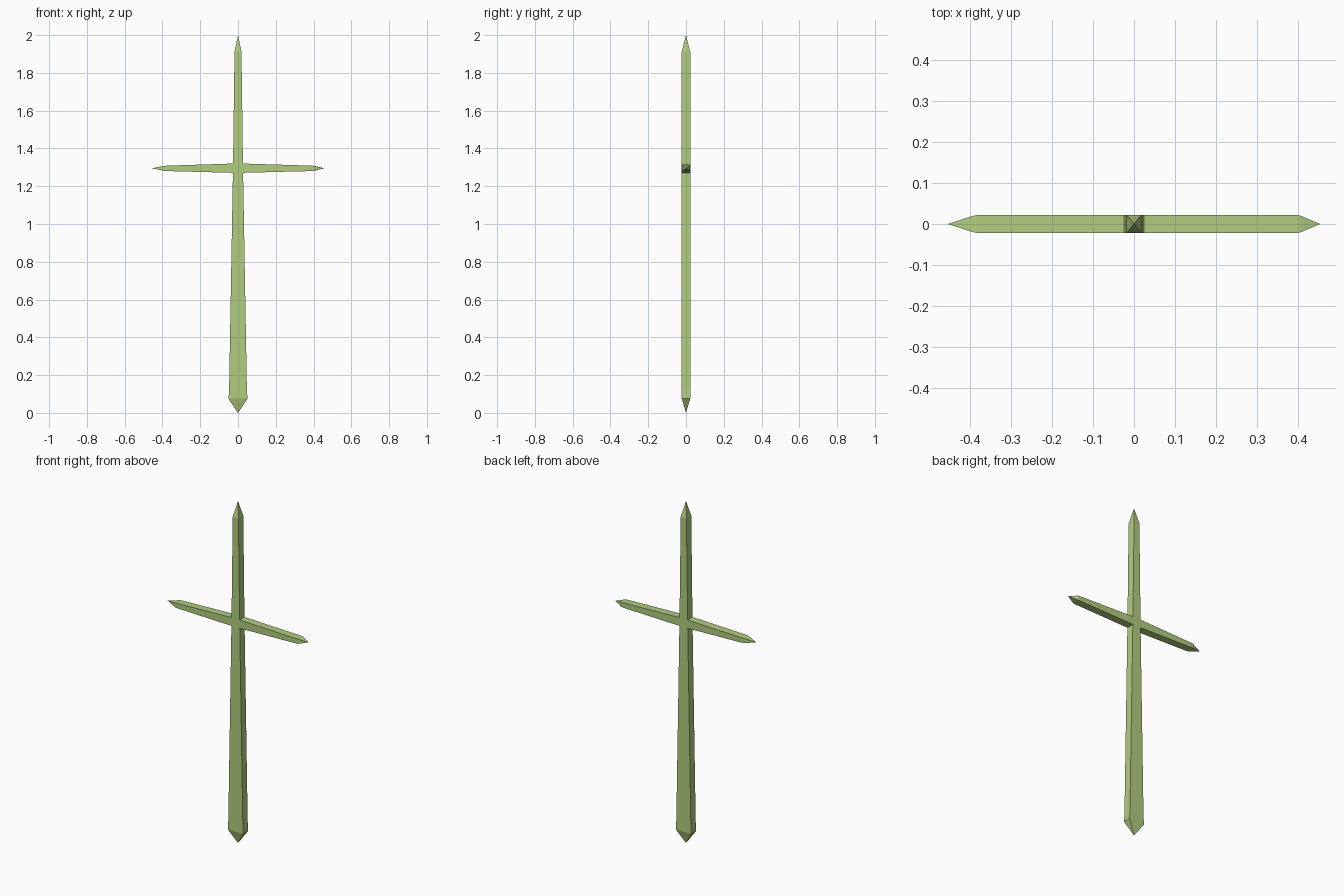
import bpy, bmesh
from mathutils import Vector

if "Cube" in bpy.data.objects:
    bpy.data.objects.remove(bpy.data.objects["Cube"])

wood = bpy.data.materials.new("pale_green")
wood.diffuse_color = (0.445, 0.61, 0.216, 1)
wood.use_nodes = True
wood.node_tree.nodes["Principled BSDF"].inputs["Base Color"].default_value = wood.diffuse_color


def loft(name, sections, place, start=None, end=None):
    """Loft rectangular sections (t, low, high, half depth); optional pointed ends (t, offset)."""
    bm = bmesh.new()
    rings = []
    for t, lo, hi, d in sections:
        rings.append([bm.verts.new(place(t, w, y))
                      for w, y in ((lo, -d), (hi, -d), (hi, d), (lo, d))])
    for a, b in zip(rings, rings[1:]):
        for i in range(4):
            j = (i + 1) % 4
            bm.faces.new((a[i], a[j], b[j], b[i]))
    for ring, tip in ((rings[0], start), (rings[-1], end)):
        if tip:
            v = bm.verts.new(place(tip[0], tip[1], 0))
            for i in range(4):
                bm.faces.new((ring[i], ring[(i + 1) % 4], v))
        else:
            bm.faces.new(ring)
    bmesh.ops.recalc_face_normals(bm, faces=bm.faces)
    me = bpy.data.meshes.new(name)
    bm.to_mesh(me)
    bm.free()
    me.materials.append(wood)
    ob = bpy.data.objects.new(name, me)
    bpy.context.collection.objects.link(ob)
    return ob


# Upright stake: wide at the foot, pointed at both ends
upright = [(z, -w, w, 0.0225) for z, w in
           ((0.075, 0.05), (0.13, 0.047), (1.295, 0.0265), (1.91, 0.0185))]
loft("upright_stake", upright, lambda t, w, y: Vector((w, y, t)),
     start=(0.0, 0), end=(2.0, 0))

# Two crossbar arms, each tapering to a point
for side, name, shoulder in ((-1, "left_arm", 0.39), (1, "right_arm", 0.405)):
    arm = [(0.0255, 1.271, 1.32, 0.0225),
           (shoulder - 0.02, 1.280, 1.309, 0.0225),
           (shoulder, 1.281, 1.308, 0.021)]
    loft(name, arm, lambda t, w, y, s=side: Vector((s * t, y, w)),
         end=(0.455, 1.295))
